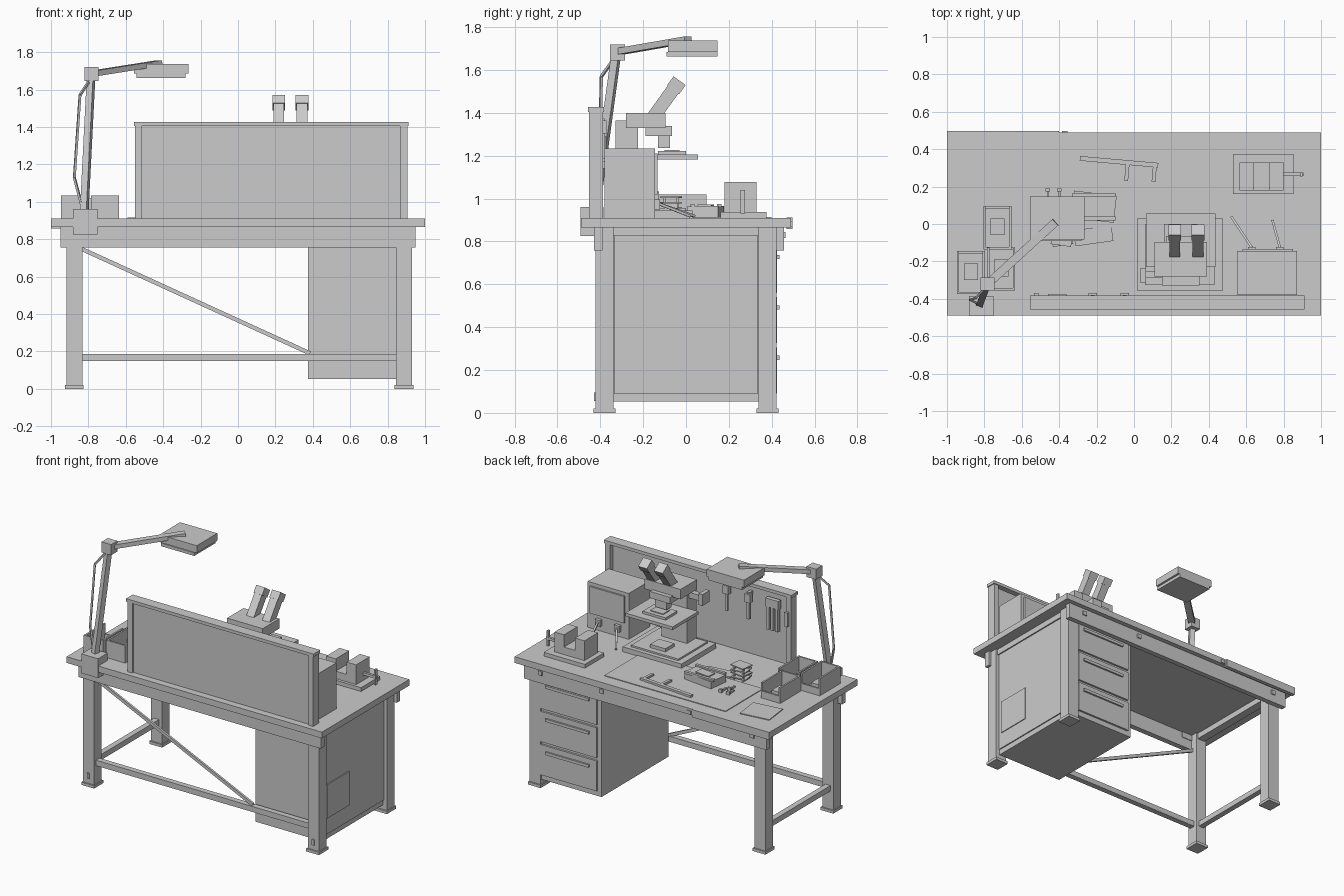
import bpy, bmesh
from math import radians
from mathutils import Vector, Matrix


def box(name, x, y, z, rot=0.0):
    """Box from (min, max) ranges, optionally turned about its own vertical axis."""
    size = Vector((x[1] - x[0], y[1] - y[0], z[1] - z[0]))
    mid = Vector((x[0] + x[1], y[0] + y[1], z[0] + z[1])) / 2
    bm = bmesh.new()
    bmesh.ops.create_cube(bm, size=1, matrix=Matrix.Diagonal((*size, 1)))
    return finish(name, bm, Matrix.Translation(mid) @ Matrix.Rotation(radians(rot), 4, 'Z'))


def beam(name, a, b, w, d):
    """Rectangular bar from a to b."""
    a, b = Vector(a), Vector(b)
    v = b - a
    bm = bmesh.new()
    bmesh.ops.create_cube(bm, size=1, matrix=Matrix.Diagonal((w, d, v.length, 1)))
    r = v.to_track_quat('Z', 'Y').to_matrix().to_4x4()
    return finish(name, bm, Matrix.Translation((a + b) / 2) @ r)


def finish(name, bm, matrix):
    me = bpy.data.meshes.new(name)
    bm.to_mesh(me)
    bm.free()
    ob = bpy.data.objects.new(name, me)
    ob.matrix_world = matrix
    bpy.context.collection.objects.link(ob)
    return ob


# Table top, aprons and edge strip
box("table_top", (-1, 1), (-.49, .49), (.866, .91))
box("front_apron", (-.95, .95), (.42, .457), (.757, .866))
box("back_apron", (-.95, .95), (-.43, -.39), (.757, .866))
box("edge_strip", (-1, -.4), (.47, .497), (.857, .911))
for x in (.82, .34, -.84):
    box("apron_bolt", (x - .015, x + .015), (.45, .465), (.815, .845))
box("strip_bolt", (-.385, -.355), (.485, .497), (.87, .895))

# Legs, feet and frame rails
for s in (-1, 1):
    cx = -.875 if s < 0 else .887
    for t in (-1, 1):
        cy = t * .38
        box("leg", (cx - .043, cx + .043), (cy - .042, cy + .042), (.01, .866))
        box("foot", (cx - .05, cx + .05), (cy - .052, cy + .052), (0, .02))
    box("leg_bolt", (cx - .008, cx + .008), (-.43, -.42), (.055, .095))
    box("side_beam", (cx - .03, cx + .03), (-.36, .36), (.825, .866))
box("side_rail", (-.895, -.855), (-.36, .36), (.148, .187))
box("rear_rail", (-.905, .905), (-.4, -.36), (.148, .187))
beam("diagonal_brace", (-.84, -.38, .75), (.385, -.38, .19), .015, .022)

# Drawer pedestal
box("pedestal", (.375, .9), (-.34, .41), (.052, .83))
box("pedestal_side_panel", (.895, .908), (-.335, .335), (.09, .825))
box("side_vent", (.905, .914), (-.305, -.055), (.205, .445))
for i in range(3):
    z = .09 + .235 * i
    box("drawer_front", (.405, .842), (.40, .424), (z, z + .215))
    box("drawer_handle", (.46, .8), (.42, .436), (z + .157, z + .177))

# Tool board with frame
box("board_panel", (-.53, .89), (-.44, -.42), (.91, 1.41))
box("board_top_cap", (-.557, .912), (-.457, -.382), (1.405, 1.427))
for x in (-.55, .867):
    box("board_post", (x, x + .038), (-.452, -.388), (.91, 1.406))

# Hanging tools
for x, top in ((-.05, 1.375), (-.22, 1.36)):
    box("tool_hook", (x - .01, x + .01), (-.42, -.38), (top - .02, top))
    box("tool_handle", (x - .022, x + .022), (-.4, -.37), (top - .07, top - .01))
    box("tool_shaft", (x - .01, x + .01), (-.392, -.378), (top - .19, top - .07))
box("pliers_head", (-.46, -.36), (-.405, -.375), (1.3, 1.36))
for x in (-.445, -.41, -.375):
    box("pliers_grip", (x - .011, x + .011), (-.4, -.375), (1.14, 1.31))
box("hung_key", (-.535, -.51), (-.4, -.37), (1.2, 1.3))

# Power supply with screen, sockets and test leads
box("supply_case", (.55, .872), (-.38, -.145), (.91, 1.235))
box("supply_screen", (.58, .85), (-.146, -.133), (1.02, 1.21))
for a, b in (((.63, -.125, .975), (.52, .04, .918)), ((.78, -.125, .975), (.74, .02, .918))):
    box("socket", (a[0] - .02, a[0] + .02), (-.146, -.122), (.95, .995))
    beam("test_lead", a, b, .012, .012)

# Bench vise
box("vise_base", (.53, .852), (.16, .375), (.91, .937))
box("vise_body", (.565, .8), (.18, .33), (.937, .99))
box("vise_fixed_jaw", (.565, .64), (.18, .33), (.99, 1.077))
box("vise_moving_jaw", (.725, .8), (.18, .33), (.99, 1.077))
box("vise_screw", (.8, .905), (.257, .275), (.975, .993))
box("vise_handle", (.887, .9), (.255, .275), (.93, 1.04))

# Microscope
box("scope_base", (.015, .475), (-.355, .03), (.91, .945))
box("scope_base_step", (.06, .43), (-.325, 0), (.945, .957))
box("scope_lamp", (.19, .31), (-.14, -.04), (.957, .98))
box("scope_column", (.15, .35), (-.33, -.225), (.945, 1.365))
box("scope_stage", (.065, .435), (-.23, .057), (1.183, 1.205))
box("slide_holder", (.16, .34), (-.13, 0), (1.205, 1.222))
box("slide", (.2, .3), (-.1, -.03), (1.222, 1.228))
box("scope_head", (.11, .39), (-.28, -.095), (1.33, 1.4))
box("scope_nose", (.17, .33), (-.19, -.065), (1.293, 1.34))
box("objective", (.205, .295), (-.13, -.075), (1.237, 1.295))
box("focus_knob", (.065, .15), (-.29, -.25), (1.27, 1.31))
box("focus_wheel", (.035, .065), (-.315, -.235), (1.25, 1.33))
for x in (.218, .342):
    beam("eyepiece_tube", (x, -.16, 1.37), (x, -.045, 1.53), .058, .062)
    beam("eyepiece_cup", (x, -.06, 1.508), (x, -.03, 1.55), .068, .07)

# Parts bins with low front lip
for x, y in ((-.805, -.135), (-.947, -.375), (-.785, -.355)):
    X, Y, top = x + .15, y + .23, 1.02 if y > -.2 else 1.033
    box("bin_floor", (x, X), (y, Y), (.91, .922))
    box("bin_back", (x, X), (y, y + .012), (.91, top))
    box("bin_lip", (x, X), (Y - .012, Y), (.91, .96))
    for sx in (x, X - .012):
        box("bin_side", (sx, sx + .012), (y, Y), (.91, top))
    box("bin_contents", (x + .037, x + .113), (y + .075, y + .165), (.922, .95))

# Work mat, note sheet and tool rack
box("work_mat", (-.59, .36), (-.02, .4), (.91, .915))
box("note_sheet", (-.885, -.67), (.175, .36), (.91, .916), 7)
box("rack_bar", (-.29, .13), (.32, .345), (.915, .93), -5)
for x, y in ((-.038, .27), (.108, .265)):
    box("rack_prong", (x - .01, x + .01), (y - .04, y + .05), (.915, .93), -5)

# Open parts tray, loose board, board stack and screws
box("tray", (-.33, -.1), (.02, .165), (.915, .965), -7)
for s in (-1, 1):
    box("tray_long_rim", (-.33, -.1), (.0925 + s * .0625 - .01, .0925 + s * .0625 + .01), (.96, .976), -0)
box("tray_insert", (-.27, -.16), (.06, .125), (.96, .972), -7)
box("loose_board", (-.32, -.115), (-.105, -.02), (.91, .92), 8)
for i in range(4):
    z = .925 + .026 * i
    box("stacked_board", (-.44, -.33), (-.115, -.025), (z, z + .008), 8 * (-1) ** i)
for x in (-.42, -.35):
    for y in (-.1, -.04):
        box("stack_post", (x - .006, x + .006), (y - .006, y + .006), (.91, 1.01))
for x, y in ((-.46, .165), (-.4, .165), (-.43, .11)):
    box("screw_shaft", (x - .006, x + .006), (y - .04, y + .01), (.915, .928))
    box("screw_head", (x - .012, x + .012), (y + .01, y + .025), (.915, .938))

# Lamp: clamp, post, elbow, arm, head and cable
box("lamp_clamp", (-.883, -.752), (-.492, -.385), (.825, .962))
beam("lamp_post", (-.822, -.425, .95), (-.785, -.325, 1.68), .036, .036)
box("lamp_elbow", (-.82, -.745), (-.355, -.285), (1.645, 1.72))
beam("lamp_arm", (-.782, -.32, 1.685), (-.42, .01, 1.742), .045, .03)
box("lamp_head", (-.557, -.265), (-.083, .147), (1.685, 1.737))
box("lamp_diffuser", (-.542, -.28), (-.09, .147), (1.663, 1.685))
cable = [(-.8, -.345, 1.64), (-.845, -.395, 1.57), (-.875, -.405, 1.13), (-.83, -.43, .96)]
for a, b in zip(cable, cable[1:]):
    beam("lamp_cable", a, b, .012, .012)
